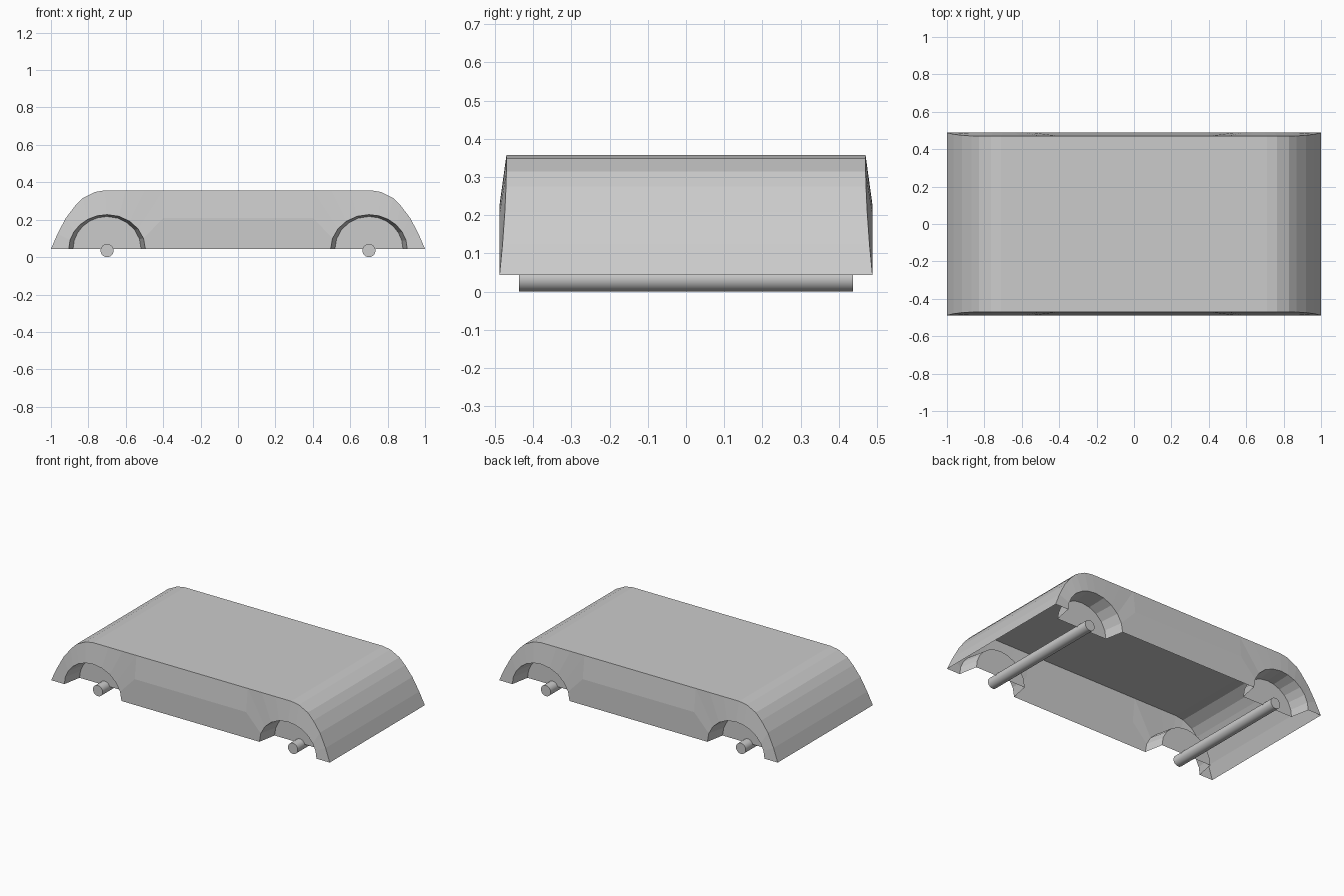
import bpy, bmesh, math

if "Cube" in bpy.data.objects:
    bpy.data.objects.remove(bpy.data.objects["Cube"])

BOTTOM, TOP = 0.043, 0.357
AXLE_X, AXLE_R, AXLE_Z = 0.70, 0.035, 0.035
Y_WIDE, Y_ROOF, Y_WELL = 0.488, 0.470, 0.365

# End curve of the body (x, y, z) from the lower lip up to the roof
end_curve = [(1.00, Y_WIDE, BOTTOM), (0.965, 0.480, 0.125), (0.92, 0.474, 0.210),
             (0.87, 0.471, 0.275), (0.83, Y_ROOF, 0.315), (0.765, Y_ROOF, 0.348),
             (0.71, Y_ROOF, TOP)]
# Continuation along the roof and down the panel edge beside the arch
inner_edge = [(0.60, Y_ROOF, TOP), (0.50, Y_ROOF, TOP), (0.40, Y_ROOF, TOP),
              (0.40, Y_WIDE, 0.21), (0.40, Y_WIDE, BOTTOM)]
outline = end_curve + inner_edge

angles = [math.radians(15 * i) for i in range(7)] + \
         [math.radians(90 + 18 * i) for i in range(1, 6)]


def arch(rx, rz, y):
    return [(AXLE_X + rx * math.cos(a), y, BOTTOM + rz * math.sin(a)) for a in angles]


def make_object(name, faces):
    bm = bmesh.new()
    for f in faces:
        bm.faces.new([bm.verts.new(p) for p in f])
    bmesh.ops.remove_doubles(bm, verts=bm.verts, dist=0.0005)
    bmesh.ops.recalc_face_normals(bm, faces=bm.faces)
    me = bpy.data.meshes.new(name)
    bm.to_mesh(me)
    bm.free()
    ob = bpy.data.objects.new(name, me)
    bpy.context.collection.objects.link(ob)
    return ob


def flip(p, sx, sy):
    return (p[0] * sx, p[1] * sy, p[2])


def strip(a, b, sx, sy):
    for i in range(len(a) - 1):
        yield [flip(p, sx, sy) for p in (a[i], a[i + 1], b[i + 1], b[i])]


rim = arch(0.205, 0.184, Y_WIDE)
well = arch(0.182, 0.174, Y_WELL)
shell = []

for sy in (-1, 1):
    # Side panels around each arch, and the wheel wells set into them
    for sx in (-1, 1):
        shell += strip(outline, rim, sx, sy)
        shell += strip(rim, well, sx, sy)
        shell.append([flip(p, sx, sy) for p in well])
    # Middle side panel
    for a, b in zip(inner_edge[2:], inner_edge[3:]):
        shell.append([flip(a, 1, sy), flip(b, 1, sy), flip(b, -1, sy), flip(a, -1, sy)])

# Curved ends and roof
roof = end_curve + inner_edge[:3]
for sx in (-1, 1):
    for a, b in zip(roof, roof[1:]):
        shell.append([flip(a, sx, 1), flip(b, sx, 1), flip(b, sx, -1), flip(a, sx, -1)])
c = inner_edge[2]
shell.append([flip(c, 1, 1), flip(c, -1, 1), flip(c, -1, -1), flip(c, 1, -1)])

make_object("body_shell", shell)

# Axles
for name, x in (("left_axle", -AXLE_X), ("right_axle", AXLE_X)):
    bpy.ops.mesh.primitive_cylinder_add(vertices=24, radius=AXLE_R, depth=0.875,
                                        location=(x, 0, AXLE_Z),
                                        rotation=(math.pi / 2, 0, 0))
    bpy.context.object.name = name
    bpy.ops.object.shade_smooth_by_angle(angle=math.radians(40))
